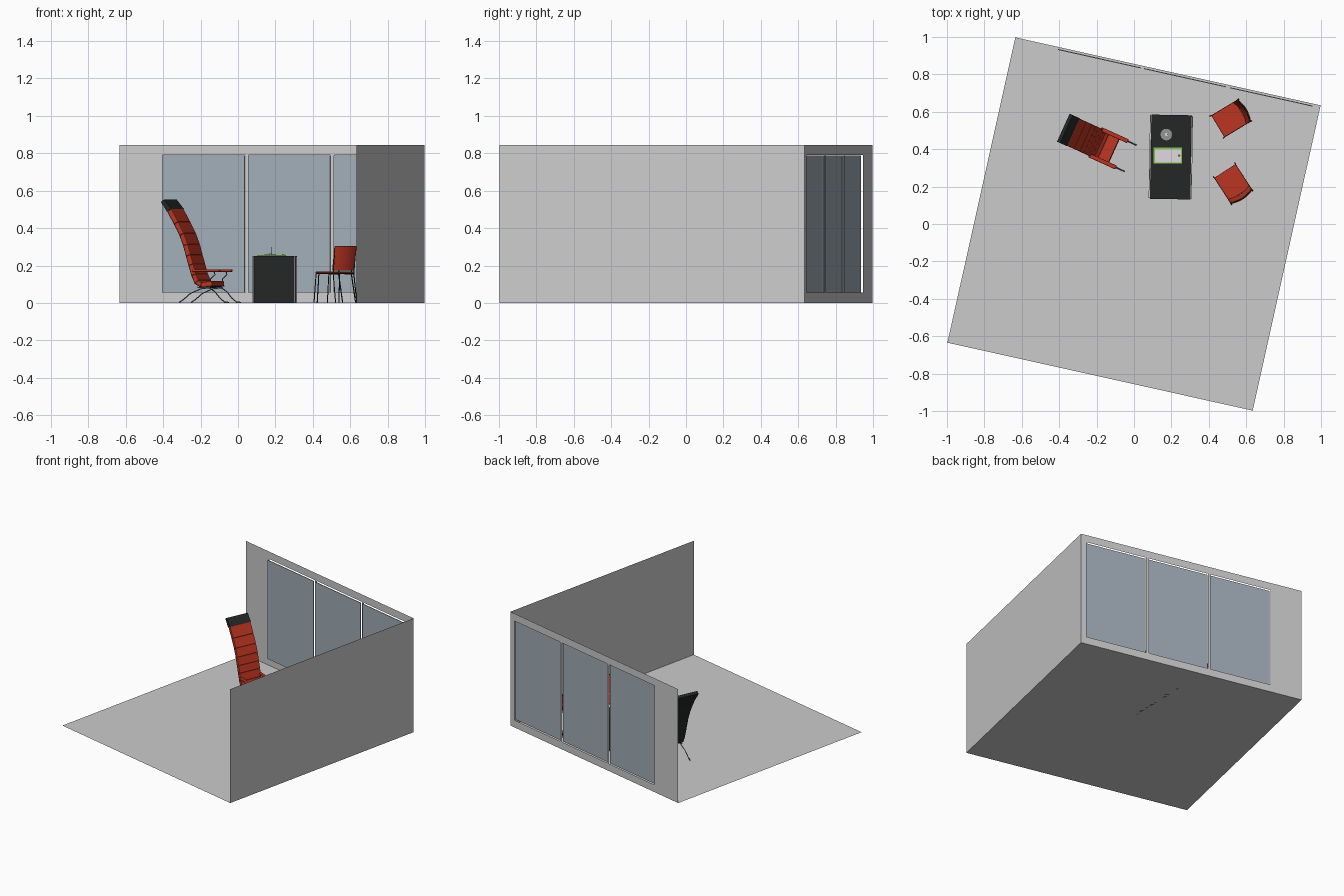
import bpy, bmesh
from math import radians
from mathutils import Matrix, Vector

if "Cube" in bpy.data.objects:
    bpy.data.objects.remove(bpy.data.objects["Cube"])


def material(name, rgb):
    m = bpy.data.materials.new(name)
    m.diffuse_color = (*rgb, 1)
    m.use_nodes = True
    m.node_tree.nodes["Principled BSDF"].inputs["Base Color"].default_value = m.diffuse_color
    return m


RED = material("red_leather", (0.50, 0.035, 0.015))
BLACK = material("black", (0.018, 0.02, 0.02))
GLASS = material("glass", (0.36, 0.42, 0.48))
GREEN = material("green", (0.2, 0.6, 0.05))
PAPER = material("paper", (0.75, 0.7, 0.75))
STEEL = material("steel", (0.12, 0.12, 0.12))


def place(x, y, deg):
    return Matrix.Translation((x, y, 0)) @ Matrix.Rotation(radians(deg), 4, 'Z')


def finish(name, bm, frame, mat=None):
    bmesh.ops.recalc_face_normals(bm, faces=bm.faces)
    me = bpy.data.meshes.new(name)
    bm.to_mesh(me)
    bm.free()
    ob = bpy.data.objects.new(name, me)
    bpy.context.collection.objects.link(ob)
    ob.matrix_world = frame
    if mat:
        me.materials.append(mat)
    return ob


def bevel(ob, width, segments=2):
    m = ob.modifiers.new("bevel", 'BEVEL')
    m.width, m.segments = width, segments


def box(name, lo, hi, frame, mat=None, round_=0):
    bm = bmesh.new()
    lo, hi = Vector(lo), Vector(hi)
    bmesh.ops.create_cube(bm, size=1)
    for v in bm.verts:
        v.co = (lo + hi) / 2 + v.co * (hi - lo)
    ob = finish(name, bm, frame, mat)
    if round_:
        bevel(ob, round_)
    return ob


def prism(name, profile, half_width, frame, mat):
    """Extrude an x-z profile across y."""
    bm = bmesh.new()
    a = bm.faces.new([bm.verts.new((x, -half_width, z)) for x, z in profile])
    r = bmesh.ops.extrude_face_region(bm, geom=[a])
    for v in r["geom"]:
        if isinstance(v, bmesh.types.BMVert):
            v.co.y = half_width
    return finish(name, bm, frame, mat)


def disc(name, x, y, z0, z1, r, frame, mat, sides=24):
    bm = bmesh.new()
    bmesh.ops.create_cone(bm, cap_ends=True, segments=sides, radius1=r, radius2=r, depth=z1 - z0,
                          matrix=Matrix.Translation((x, y, (z0 + z1) / 2)))
    return finish(name, bm, frame, mat)


def tube(name, pts, r, frame, mat):
    cu = bpy.data.curves.new(name, 'CURVE')
    cu.dimensions = '3D'
    cu.bevel_depth, cu.bevel_resolution, cu.use_fill_caps = r, 1, True
    sp = cu.splines.new('POLY')
    sp.points.add(len(pts) - 1)
    for p, c in zip(sp.points, pts):
        p.co = (*c, 1)
    cu.materials.append(mat)
    ob = bpy.data.objects.new(name, cu)
    bpy.context.collection.objects.link(ob)
    ob.matrix_world = frame


# Room shell: floor, plain right wall, back wall with three openings
room = place(0, 0, -12.54)
H, TOP = 0.836, 0.845
holes = [(-0.60, -0.146), (-0.128, 0.322), (0.342, 0.795)]


def sheet(name, corners):
    bm = bmesh.new()
    bm.faces.new([bm.verts.new(c) for c in corners])
    finish(name, bm, room)


sheet("floor", [(-H, -H, 0), (H, -H, 0), (H, H, 0), (-H, H, 0)])
sheet("right_wall", [(H, -H, 0), (H, H, 0), (H, H, TOP), (H, -H, TOP)])
us = [-H] + [u for h in holes for u in h] + [H]
zs = [0, 0.055, 0.79, TOP]
bm = bmesh.new()
grid = [[bm.verts.new((u, H, z)) for z in zs] for u in us]
for i in range(len(us) - 1):
    for j in range(3):
        if not (j == 1 and i % 2 == 1):
            bm.faces.new((grid[i][j], grid[i + 1][j], grid[i + 1][j + 1], grid[i][j + 1]))
finish("window_wall", bm, room)
# Panes stand slightly inside the openings
for i, (a, b) in enumerate(holes):
    box(f"window_pane_{i}", (a, H - 0.016, 0.055), (b, H - 0.011, 0.788), room, GLASS)

# High-backed armchair: ribbed cushions on a black shell
lounge = place(-0.378, 0.515, -24.5)
rear = [Vector(p) for p in ((0, .54), (.035, .488), (.075, .42), (.107, .36), (.129, .305),
                            (.145, .25), (.16, .2), (.177, .145), (.197, .102),
                            (.232, .082), (.30, .088))]


def offset(i, d):
    t = (rear[min(i + 1, len(rear) - 1)] - rear[max(i - 1, 0)]).normalized()
    return rear[i] + Vector((-t.y, t.x)) * d


for i in range(len(rear) - 1):
    quad = [offset(i, .003), offset(i + 1, .003), offset(i + 1, .029), offset(i, .029)]
    if i == 0:
        prism("headrest", [rear[0], rear[1], offset(1, .029), offset(0, .022)], .082, lounge, BLACK)
    else:
        bevel(prism(f"cushion_{i}", quad, .080, lounge, RED), .004)
n = len(rear)
prism("back_shell", [offset(i, 0) for i in range(n)] + [offset(i, .004) for i in reversed(range(n))],
      .078, lounge, BLACK)
for side in (-1, 1):
    y = side * .077
    box(f"armrest_{side}", (.185, y - .011, .166), (.345, y + .011, .180), lounge, RED, .004)
    tube(f"arm_support_{side}", [(.31, y, .168), (.315, y, .15), (.29, y, .13), (.29, y, .09)],
         .003, lounge, STEEL)
    tube(f"lounge_front_leg_{side}", [(.21, y, .084), (.28, y, .082), (.315, y, .06),
                                      (.345, y, .025), (.37, y, .006), (.397, y, .003)],
         .003, lounge, STEEL)
    tube(f"lounge_rear_leg_{side}", [(.29, y, .082), (.23, y, .075), (.17, y, .05),
                                     (.13, y, .018), (.105, y, .003)], .003, lounge, STEEL)

# Desk with pale edge rails
desk = place(0.197, 0.358, -1)
box("desk_body", (-.108, -.225, 0), (.108, .225, .252), desk, BLACK)
for side in (-1, 1):
    x = side * .112
    box(f"desk_rail_{side}", (x - .003, -.222, .245), (x + .003, .222, .251), desk)
    for end in (-1, 1):
        box(f"desk_post_{side}_{end}", (x - .003, end * .219 - .003, 0),
            (x + .003, end * .219 + .003, .25), desk)

# Desk items: pen stand and bordered pad
flat = Matrix.Identity(4)
stand = material("stand_grey", (0.3, 0.3, 0.3))
disc("stand_base", .173, .478, .252, .259, .031, flat, stand)
disc("stand_hub", .173, .478, .259, .264, .008, flat, PAPER)
disc("stand_rod", .178, .478, .259, .300, .002, flat, STEEL, 8)
box("pad_border", (.105, .323, .252), (.257, .408, .255), flat, GREEN)
box("pad_paper", (.111, .329, .253), (.251, .402, .2562), flat, PAPER)
disc("pad_clip", .241, .366, .256, .260, .007, flat, STEEL, 12)

# Two visitor chairs: thin seat, slightly curved back, wire legs
for k, spot in enumerate((place(.515, .562, 31), place(.528, .218, -57))):
    box(f"chair_seat_{k}", (-.078, -.068, .158), (.07, .068, .168), spot, RED, .004)
    bm = bmesh.new()
    rows = [[bm.verts.new((.072 + .022 * (z - .175) / .13 + .014 * (1 - (y / .068) ** 2) - .01, y, z))
             for y in [-.068 + .017 * i for i in range(9)]] for z in (.175, .302)]
    for i in range(8):
        bm.faces.new((rows[0][i], rows[0][i + 1], rows[1][i + 1], rows[1][i]))
    back = finish(f"chair_back_{k}", bm, spot, RED)
    m = back.modifiers.new("thickness", 'SOLIDIFY')
    m.thickness, m.offset = .009, 0
    for side in (-1, 1):
        y = side * .066
        tube(f"chair_front_leg_{k}_{side}", [(-.085, y * 1.05, .003), (-.074, y, .156), (.068, y, .156)],
             .003, spot, BLACK)
        tube(f"chair_rear_leg_{k}_{side}", [(.092, y * 1.02, .003), (.066, y, .158), (.085, y, .30)],
             .003, spot, BLACK)
    tube(f"chair_back_rail_{k}", [(.085, -.066, .303), (.098, 0, .303), (.085, .066, .303)],
         .003, spot, BLACK)
